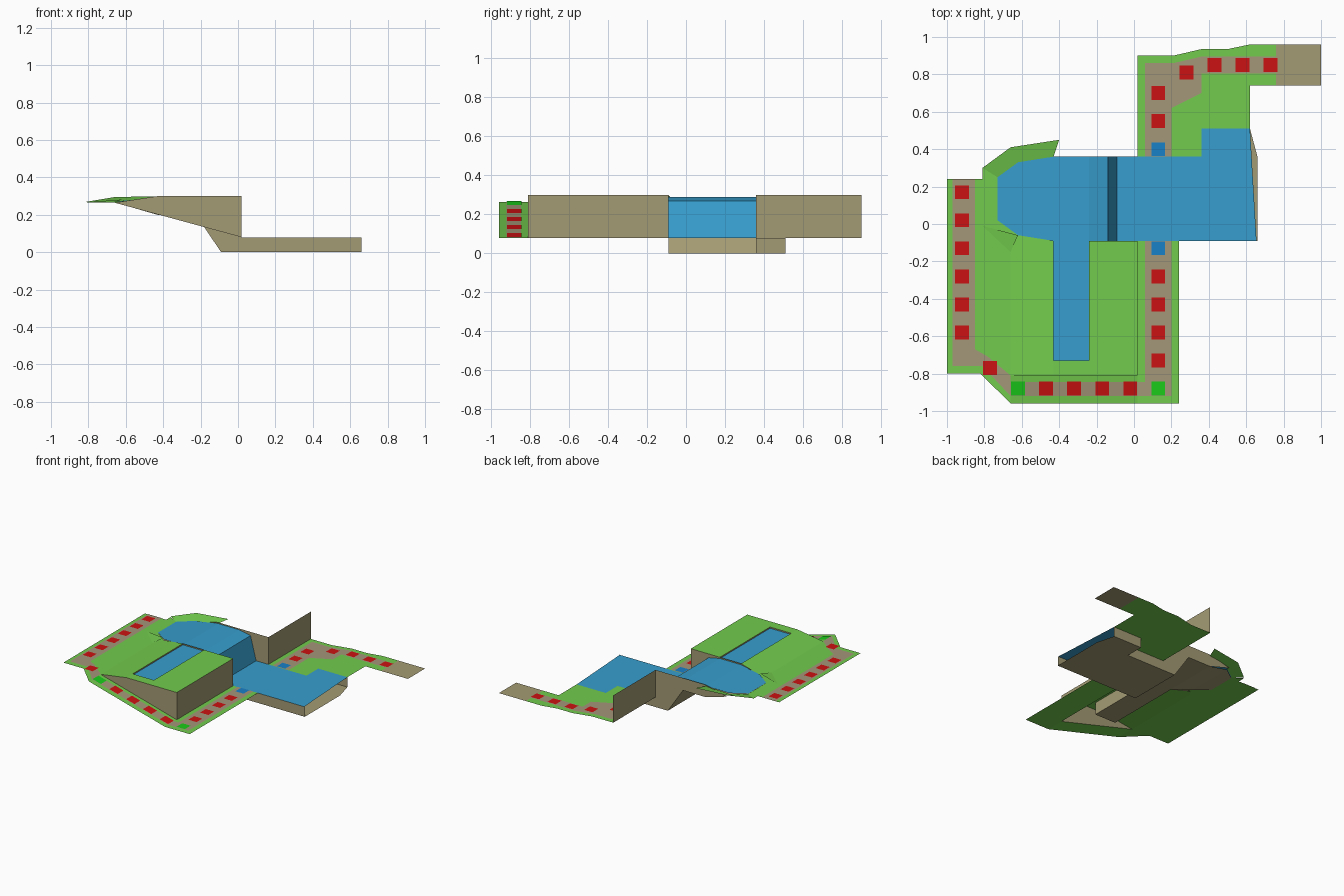
import bpy

if "Cube" in bpy.data.objects:
    bpy.data.objects.remove(bpy.data.objects["Cube"])

def mat(name, r, g, b):
    m = bpy.data.materials.new(name)
    m.diffuse_color = (r, g, b, 1)
    m.use_nodes = True
    m.node_tree.nodes["Principled BSDF"].inputs["Base Color"].default_value = m.diffuse_color
    return m

GRASS = mat("grass", .17, .60, .075)
ROCK = mat("rock", .37, .33, .175)
PATH = mat("path", .37, .31, .19)
WATER = mat("water", .038, .34, .61)
RED = mat("red", .60, .006, .006)
BLUE = mat("blue", .01, .22, .58)
LIME = mat("lime", .01, .60, .01)

LOW, MID, TOP, BED = .08, .265, .30, .20

def surface(name, faces, m):
    verts, idx = [], []
    for f in faces:
        idx.append(range(len(verts), len(verts) + len(f)))
        verts += f
    me = bpy.data.meshes.new(name)
    me.from_pydata(verts, [], [list(i) for i in idx])
    me.materials.append(m)
    ob = bpy.data.objects.new(name, me)
    bpy.context.collection.objects.link(ob)
    return ob

def flat(pts, z):
    return [(x, y, z) for x, y in pts]

def rect(x0, x1, y0, y1, z0, z1=None):
    """Ground rectangle; z may differ at its two x ends."""
    z1 = z0 if z1 is None else z1
    return [(x0, y0, z0), (x1, y0, z1), (x1, y1, z1), (x0, y1, z0)]

def wall(a, b, z0, z1):
    return [(*a, z0), (*b, z0), (*b, z1), (*a, z1)]

def side(profile, y, flip=False):
    pts = [(x, y, z) for x, z in profile]
    return pts[::-1] if flip else pts

def ramp(x):
    return LOW + (MID - LOW) * min(1, max(0, (.02 - x) / .68))

# Lower ground, ramp and western terrace
surface("low_ground", [
    rect(.02, .24, -.96, -.09, LOW),
    flat([(.02, .36), (.36, .36), (.36, .51), (.62, .51), (.62, .74), (.76, .74),
          (.76, .96), (.62, .96), (.50, .935), (.36, .935), (.21, .9), (.02, .9)], LOW)], GRASS)
surface("ramp", [rect(-.66, .02, -.96, -.81, MID, LOW)], GRASS)
surface("west_terrace", [flat([
    (-1, -.8), (-.82, -.8), (-.66, -.96), (-.66, -.15), (-.62, -.06), (-.73, .02),
    (-.73, .25), (-.81, .3), (-.81, .24), (-1, .24)], MID)], GRASS)
surface("end_pad", [rect(.76, 1, .74, .96, LOW)], ROCK)

# Raised meadow around the side channel
surface("plateau", [
    [(-.66, -.81, MID), (-.43, -.81, TOP), (-.43, -.09, TOP), (-.62, -.06, MID), (-.66, -.15, MID)],
    rect(-.43, -.24, -.81, -.73, TOP),
    rect(-.24, .02, -.81, -.09, TOP)], GRASS)

# Lake banks
surface("lake_bank", [
    [(-.73, .25, MID), (-.62, .33, MID), (-.66, .41, .295), (-.81, .3, .27)],
    [(-.62, .33, MID), (-.43, .36, .29), (-.40, .45, TOP), (-.66, .41, .295)],
    [(-.81, -.01, .267), (-.66, -.15, .267), (-.62, -.06, .282)]], GRASS)

# Cliffs
gorge = [(-.62, .255), (-.43, BED), (-.225, BED), (-.09, 0), (.02, 0), (.02, TOP), (-.43, TOP)]
surface("cliffs", [
    [(-.66, -.81, MID), (.02, -.81, LOW), (.02, -.81, TOP), (-.43, -.81, TOP)],
    wall((.02, -.81), (.02, -.09), LOW, TOP),
    wall((.02, .36), (.02, .9), LOW, TOP),
    side(gorge, -.09, True), side(gorge, .36)], ROCK)

# River bed, side channel bed and basin
surface("river_bed", [
    [(-.73, .02, .26), (-.62, -.06, .255), (-.62, .33, .255), (-.73, .25, .26)],
    [(-.62, -.06, .255), (-.43, -.09, BED), (-.43, .36, BED), (-.62, .33, .255)],
    rect(-.43, -.225, -.09, .36, BED),
    rect(-.225, -.09, -.09, .36, BED, 0),
    rect(-.43, -.24, -.73, -.09, BED),
    wall((-.43, -.09), (-.43, -.73), BED, TOP),
    wall((-.24, -.73), (-.24, -.09), BED, TOP),
    wall((-.43, -.73), (-.24, -.73), BED, TOP)], ROCK)
surface("basin", [
    flat([(-.09, -.09), (.66, -.09), (.66, .36), (.62, .51), (.36, .51), (.36, .36), (-.09, .36)], 0),
    wall((.02, -.09), (.66, -.09), 0, LOW),
    wall((.36, .36), (.02, .36), 0, LOW),
    wall((.36, .51), (.36, .36), 0, LOW),
    wall((.62, .51), (.36, .51), 0, LOW)], ROCK)

# Water: lake, channel, fall and pool
surface("upper_water", [
    [(-.73, .02, .266), (-.62, -.06, .272), (-.43, -.09, .29), (-.43, .36, .29),
     (-.62, .33, .272), (-.73, .25, .266)],
    rect(-.43, -.24, -.73, -.09, .29),
    rect(-.43, -.24, -.09, .36, .29),
    rect(-.24, -.14, -.09, .36, .29, .27)], WATER)
surface("waterfall", [rect(-.14, -.09, -.09, .36, .27, LOW)], WATER)
surface("pool", [flat([(-.09, -.09), (.655, -.09), (.62, .51), (.36, .51),
                       (.36, .36), (-.09, .36)], LOW)], WATER)

# Walking paths just above the grass
E = .002
surface("paths", [
    flat([(-.97, -.76), (-.81, -.76), (-.78, -.71), (-.85, -.67), (-.85, .24), (-.97, .24)], MID + E),
    flat([(-.81, -.76), (-.66, -.92), (-.66, -.81), (-.78, -.71)], MID + E),
    rect(-.66, .02, -.92, -.845, MID + E, LOW + E),
    flat([(.02, -.92), (.20, -.92), (.20, -.09), (.06, -.09), (.06, -.845), (.02, -.845)], LOW + E),
    flat([(.06, .36), (.20, .36), (.20, .62), (.36, .70), (.36, .805), (.76, .805),
          (.76, .895), (.36, .895), (.21, .86), (.06, .86)], LOW + E)], PATH)

# Square spaces along the paths
def tiles(name, centres, m, h=.037):
    faces = []
    for x, y in centres:
        west = MID if y > -.8 and x < -.5 else None
        z = [west or (ramp(x + d) if y < -.8 else LOW) for d in (-h, h)]
        faces.append(rect(x - h, x + h, y - h, y + h, z[0] + 2 * E, z[1] + 2 * E))
    surface(name, faces, m)

tiles("red_spaces",
      [(-.92, .17 - .15 * i) for i in range(6)] + [(-.77, -.77)]
      + [(-.47 + .15 * i, -.88) for i in range(4)]
      + [(.13, -.73 + .15 * i) for i in range(4)]
      + [(.13, .55), (.13, .70), (.28, .81)]
      + [(.43 + .15 * i, .85) for i in range(3)], RED)
tiles("blue_spaces", [(.13, -.13), (.13, .40)], BLUE)
tiles("green_spaces", [(-.62, -.88), (.13, -.88)], LIME)
